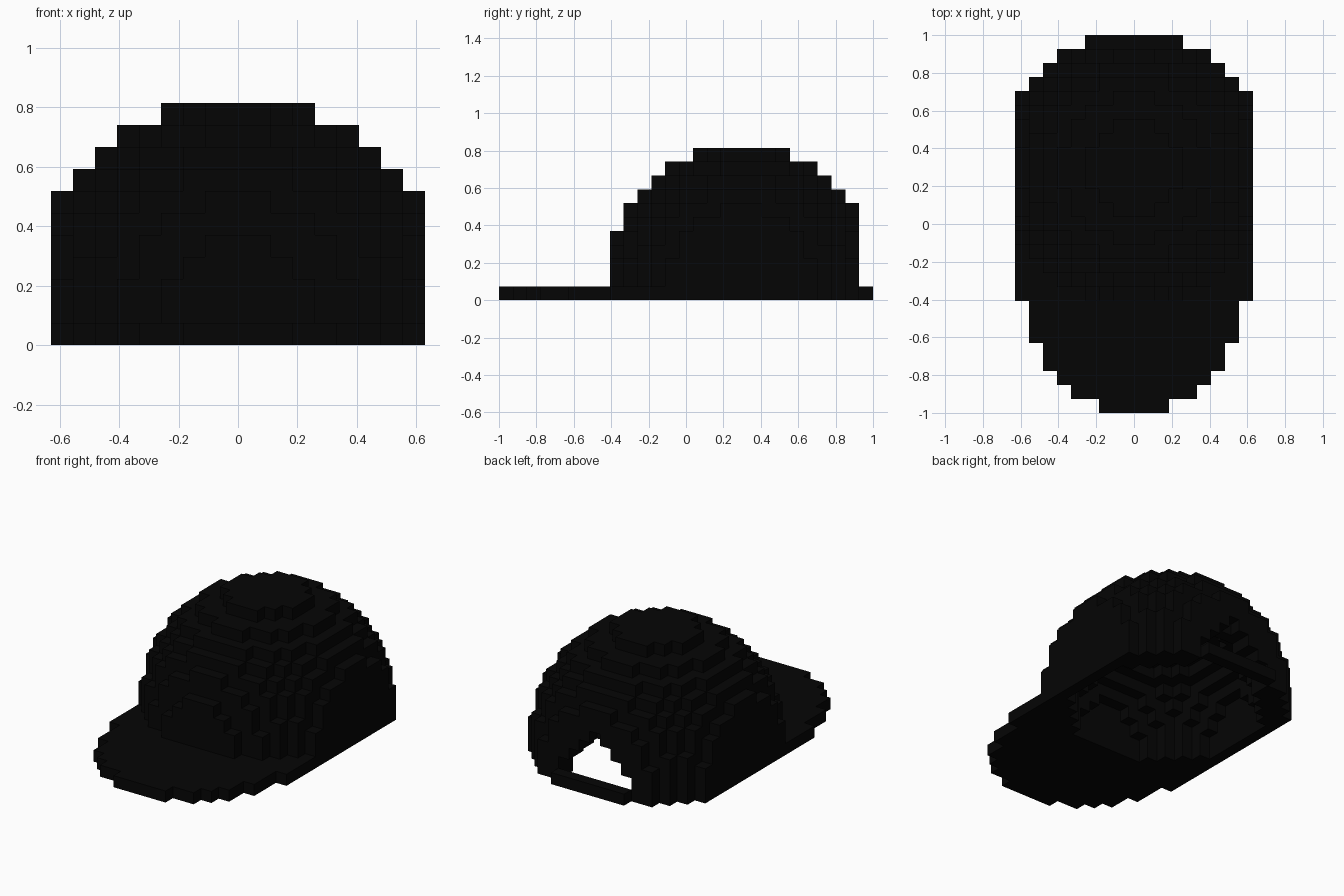
import bpy
import bmesh
from mathutils import Vector

cube = bpy.data.objects.get("Cube")
if cube:
    bpy.data.objects.remove(cube, do_unlink=True)

UNIT = 2 / 27                              # edge of one block
ORIGIN = Vector((0, 8 * UNIT / 2, UNIT / 2))  # centre block of the crown, bottom layer

black = bpy.data.materials.new("black_fabric")
black.use_nodes = True
colour = (0.0016, 0.0016, 0.0016, 1)
black.diffuse_color = colour
black.node_tree.nodes["Principled BSDF"].inputs["Base Color"].default_value = colour


def in_ball(x, y, z, centre_z, radius_sq):
    return x * x + y * y + (z - centre_z) ** 2 <= radius_sq


def is_hollow(x, y, z):
    """Head space, plus the stepped opening through the back wall."""
    opening = y == 8 and abs(x) <= min(3, 4 - z)
    return opening or in_ball(x, y, z, 0, 60)


def build_blocks(name, cells, occupied):
    """Mesh of the exposed block faces."""
    bm = bmesh.new()
    for cell in cells:
        for axis in range(3):
            for sign in (-1, 1):
                n = Vector((0, 0, 0))
                n[axis] = sign
                beside = tuple(int(c + d) for c, d in zip(cell, n))
                if beside in occupied:
                    continue
                u = Vector((0, 0, 0))
                u[(axis + 1) % 3] = 1
                v = n.cross(u)
                middle = Vector(cell) + n / 2
                corners = [(-1, -1), (1, -1), (1, 1), (-1, 1)]
                bm.faces.new([bm.verts.new(ORIGIN + UNIT * (middle + u * a / 2 + v * b / 2))
                              for a, b in corners])
    bmesh.ops.remove_doubles(bm, verts=bm.verts, dist=UNIT / 100)
    mesh = bpy.data.meshes.new(name)
    bm.to_mesh(mesh)
    bm.free()
    mesh.materials.append(black)
    obj = bpy.data.objects.new(name, mesh)
    bpy.context.collection.objects.link(obj)


# Hollow dome with left, right and back sliced flat
dome = {(x, y, z) for x in range(-8, 9) for y in range(-9, 9) for z in range(11)
        if in_ball(x, y, z, 1, 92) and not is_hollow(x, y, z)}

# Strap closing the opening along the bottom
strap = {(x, 9, 0) for x in range(-3, 4)}

# Flat brim: half widths from the tip back, then full width under the dome front
brim_half_widths = [2, 4, 5, 6, 6, 7, 7, 7] + [8] * 9
brim = {(x, row - 17, 0) for row, half in enumerate(brim_half_widths)
        for x in range(-half, half + 1) if not is_hollow(x, row - 17, 0)} - dome

occupied = dome | strap | brim
for part, cells in (("crown", dome), ("back_strap", strap), ("brim", brim)):
    build_blocks(part, sorted(cells), occupied)
